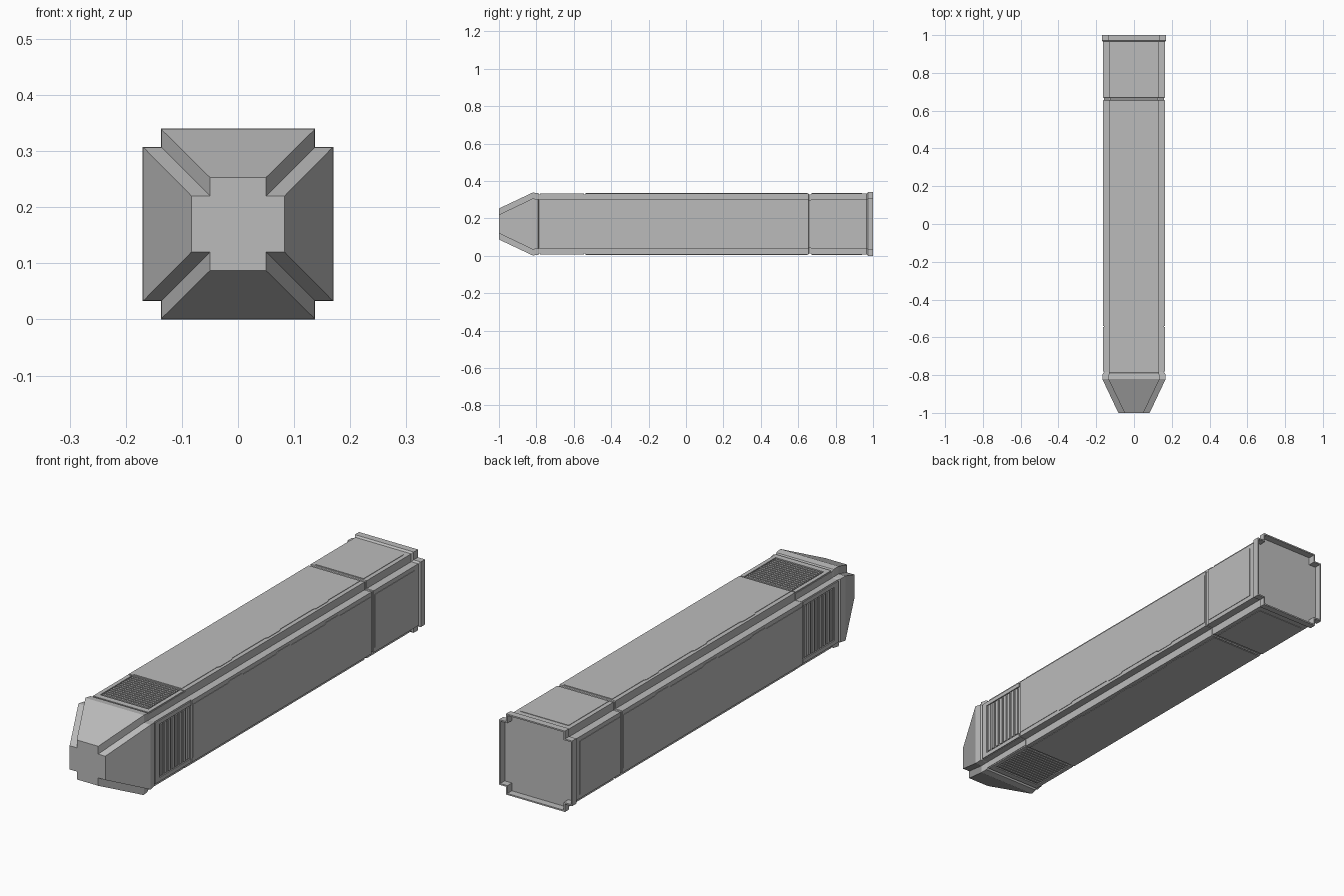
import bpy, bmesh
from math import pi
from mathutils import Matrix, Vector

cube = bpy.data.objects.get("Cube")
if cube:
    bpy.data.objects.remove(cube, do_unlink=True)

MID = 0.17  # height of the long axis

grey = bpy.data.materials.new("hull_grey")
grey.use_nodes = True
grey.diffuse_color = (0.5, 0.5, 0.5, 1)
grey.node_tree.nodes["Principled BSDF"].inputs["Base Color"].default_value = grey.diffuse_color


def finish(name, bm):
    bmesh.ops.recalc_face_normals(bm, faces=bm.faces)
    mesh = bpy.data.meshes.new(name)
    bm.to_mesh(mesh)
    bm.free()
    mesh.materials.append(grey)
    bpy.context.collection.objects.link(bpy.data.objects.new(name, mesh))


def cross_ring(bm, y, half, arm):
    """Twelve-cornered cross section around the long axis."""
    ring = []
    for k in range(4):
        turn = Matrix.Rotation(k * pi / 2, 3, 'Y')
        for x, z in ((-arm, half), (arm, half), (arm, arm)):
            ring.append(bm.verts.new(turn @ Vector((x, y, z)) + Vector((0, 0, MID))))
    return ring


def loft(name, sections):
    bm = bmesh.new()
    rings = [cross_ring(bm, *s) for s in sections]
    for a, b in zip(rings, rings[1:]):
        for i in range(12):
            j = (i + 1) % 12
            bm.faces.new((a[i], a[j], b[j], b[i]))
    bm.faces.new(rings[0])
    bm.faces.new(rings[-1])
    finish(name, bm)


def slab(bm, outline, low, high, turn):
    """Extrude an x-y outline outward from one of the four sides."""
    up = Vector((0, 0, MID))
    a, b = ([bm.verts.new(turn @ Vector((x, y, h)) + up) for x, y in outline] for h in (low, high))
    bm.faces.new(a)
    bm.faces.new(b)
    for i in range(len(a)):
        j = (i + 1) % len(a)
        bm.faces.new((a[i], a[j], b[j], b[i]))


def box(bm, x0, x1, y0, y1, high, turn):
    slab(bm, [(x0, y0), (x1, y0), (x1, y1), (x0, y1)], 0.156, high, turn)


# Cross-shaped hull: tapered nose, collar, vent bay, long body, groove, rear lip and recess
loft("hull", [
    (-1, 0.083, 0.050), (-0.82, 0.168, 0.136), (-0.79, 0.165, 0.133),
    (-0.785, 0.158, 0.131), (-0.54, 0.158, 0.131), (-0.54, 0.163, 0.130),
    (0.655, 0.163, 0.130), (0.657, 0.159, 0.127), (0.667, 0.159, 0.127),
    (0.669, 0.163, 0.130), (0.965, 0.163, 0.130), (0.972, 0.170, 0.137),
    (1, 0.170, 0.137), (1, 0.164, 0.131), (0.97, 0.164, 0.131)])


def jagged_plate(y0, y1, jogs):
    """Mirrored panel outline whose edge steps in and out along its length."""
    side = [(0.112, y0)]
    wide = 0.112
    for y in jogs:
        side.append((wide, y))
        wide = 0.118 if wide < 0.115 else 0.112
        side.append((wide, y + 0.012))
    side.append((wide, y1))
    return side + [(-x, y) for x, y in reversed(side)]


sides = ("top", "left", "bottom", "right")
for k, side in enumerate(sides):
    turn = Matrix.Rotation(k * pi / 2, 3, 'Y')

    # Thin raised panels with stepped edges
    bm = bmesh.new()
    slab(bm, jagged_plate(-0.535, 0.65, (-0.3, -0.21, 0.02, 0.11, 0.34, 0.43)), 0.162, 0.165, turn)
    slab(bm, jagged_plate(0.675, 0.94, ()), 0.162, 0.165, turn)
    finish(side + "_panels", bm)

    # Framed vent bay with cross slats
    bm = bmesh.new()
    for s in (-1, 1):
        x0, x1 = sorted((s * 0.112, s * 0.129))
        box(bm, x0, x1, -0.78, -0.545, 0.163, turn)
    box(bm, -0.112, 0.112, -0.78, -0.755, 0.163, turn)
    count = 13 if k % 2 == 0 else 8
    pitch = 0.2 / count
    for i in range(count):
        y = -0.745 + i * pitch
        box(bm, -0.108, 0.108, y, y + pitch * 0.6, 0.163, turn)
    finish(side + "_vent", bm)
